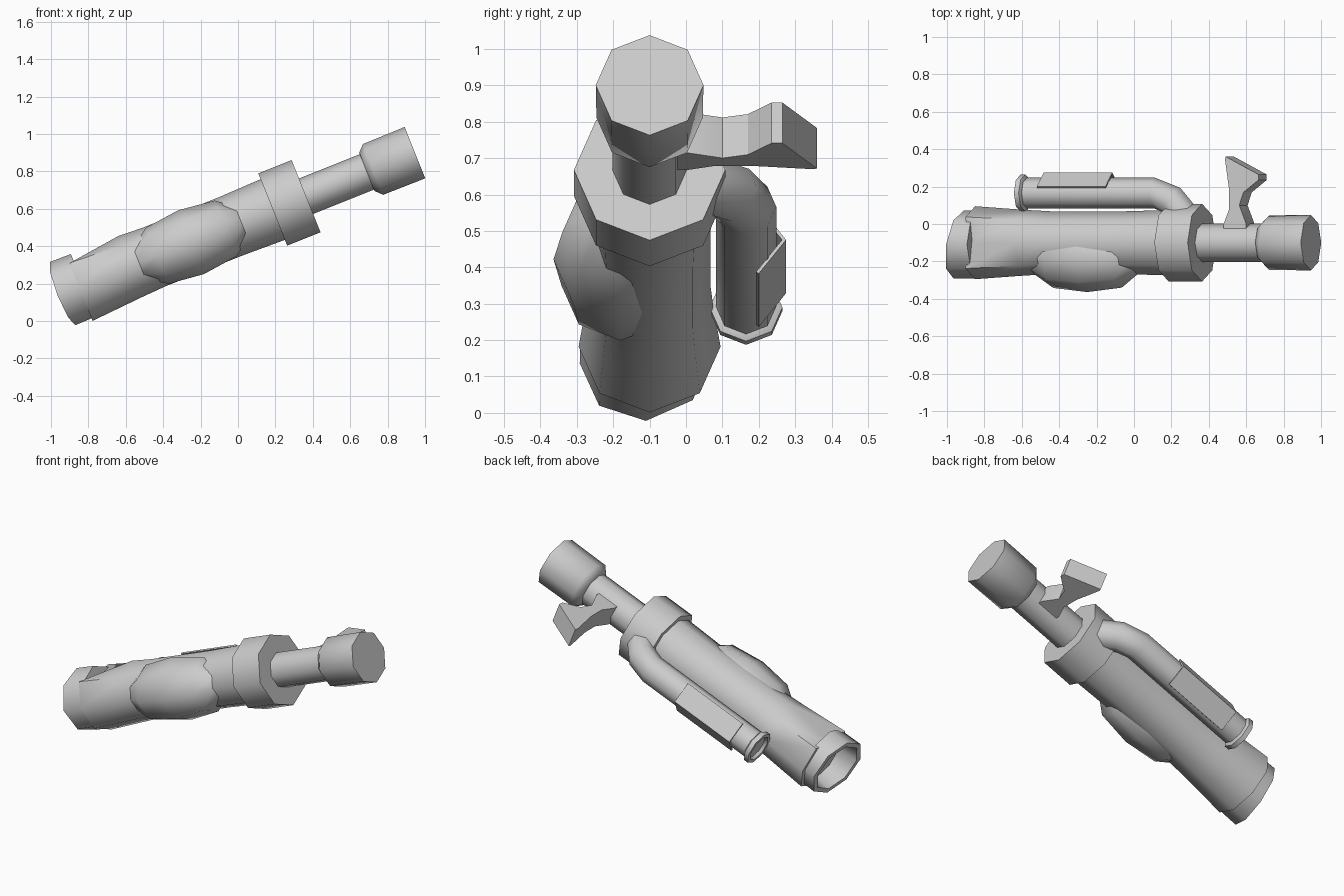
import bpy, bmesh, math
from mathutils import Vector

cube = bpy.data.objects.get("Cube")
if cube:
    bpy.data.objects.remove(cube, do_unlink=True)

SIDES = 8
TILT = math.radians(-21.8)
AXIS_Y = -0.1
PIPE_Y = 0.165

grey = bpy.data.materials.new("plain_grey")
grey.use_nodes = True
colour = (0.6, 0.6, 0.6, 1)
grey.diffuse_color = colour
grey.node_tree.nodes["Principled BSDF"].inputs["Base Color"].default_value = colour


def finish(name, bm, angle):
    """Turn a mesh built along local x into a tilted, shaded object."""
    bmesh.ops.recalc_face_normals(bm, faces=bm.faces)
    mesh = bpy.data.meshes.new(name)
    bm.to_mesh(mesh)
    bm.free()
    mesh.materials.append(grey)
    obj = bpy.data.objects.new(name, mesh)
    bpy.context.collection.objects.link(obj)
    obj.rotation_euler = (0, TILT, 0)
    obj.location = (0, 0, 0.522)
    bpy.ops.object.select_all(action='DESELECT')
    obj.select_set(True)
    bpy.context.view_layer.objects.active = obj
    bpy.ops.object.shade_smooth_by_angle(angle=math.radians(angle))
    return obj


def tube(name, rings, angle=50, adjust=None):
    """Eight-sided tube; each ring is (distance, centre y, radius, turn)."""
    bm = bmesh.new()
    loops = []
    for index, (s, y, r, turn) in enumerate(rings):
        loop = []
        for k in range(SIDES):
            a = k * math.tau / SIDES
            side, up = r * math.sin(a), r * math.cos(a)
            p = Vector((s - side * math.sin(turn), y + side * math.cos(turn), up))
            if adjust:
                p = adjust(index, k, p)
            loop.append(bm.verts.new(p))
        loops.append(loop)
    for a, b in zip(loops, loops[1:]):
        for k in range(SIDES):
            n = (k + 1) % SIDES
            bm.faces.new((a[k], a[n], b[n], b[k]))
    bm.faces.new(loops[0])
    bm.faces.new(loops[-1])
    return finish(name, bm, angle)


def straight(y, profile):
    return [(s, y, r, 0) for s, r in profile]


def prism(name, outline, half):
    """Outline in the length/depth plane, given thickness up and down."""
    bm = bmesh.new()
    low, high = [[bm.verts.new((s, y, t)) for s, y in outline] for t in (-half, half)]
    bm.faces.new(low)
    bm.faces.new(high)
    for k in range(len(low)):
        n = (k + 1) % len(low)
        bm.faces.new((low[k], low[n], high[n], high[k]))
    return finish(name, bm, 30)


# Main body, with a notch pressed into the top at the open end
def notch(index, k, p):
    return p - Vector((0, 0, 0.09)) if index == 0 and k == 0 else p


tube("main_body", straight(AXIS_Y, [(-0.915, 0.195), (-0.62, 0.175), (-0.48, 0.168),
                                    (-0.05, 0.168), (0.21, 0.175)]), adjust=notch)


# Hollow end collar with a slanted rim
def slant(index, k, p):
    if index in (1, 2):
        p.x += 0.16 * (p.y - AXIS_Y)
    return p


tube("end_collar", straight(-0.11, [(-0.89, 0.18), (-1.008, 0.182),
                                    (-1.008, 0.152), (-0.9, 0.14)]), adjust=slant)

# Middle ring, thin barrel and wide front tip
tube("middle_ring", straight(AXIS_Y, [(0.2, 0.208), (0.392, 0.208)]))
tube("thin_barrel", straight(AXIS_Y, [(0.38, 0.102), (0.76, 0.102)]))
tube("barrel_tip", straight(AXIS_Y, [(0.742, 0.11), (0.778, 0.146), (1.019, 0.148)]))

# Rounded bulge on the front side
tube("side_bulge", straight(-0.18, [(-0.58, 0.085), (-0.465, 0.162), (-0.27, 0.184),
                                    (-0.07, 0.16), (0.025, 0.085)]))

# Side pipe that bends into the ring, and its hollow rim
tube("side_pipe", [(-0.63, PIPE_Y, 0.083, 0), (0.12, PIPE_Y, 0.083, 0),
                   (0.22, 0.125, 0.083, -0.6), (0.3, 0.03, 0.083, -0.9)])
tube("pipe_rim", straight(PIPE_Y, [(-0.615, 0.083), (-0.625, 0.1), (-0.652, 0.1),
                                   (-0.652, 0.078), (-0.635, 0.07)]), angle=46)

# Folded guard plate around the outside of the pipe
bm = bmesh.new()
fold = [(0.2, 0.1), (0.275, 0), (0.2, -0.1), (0.193, -0.094), (0.264, 0), (0.193, 0.094)]
ends = [[bm.verts.new((s, y, t)) for y, t in fold] for s in (-0.52, -0.125)]
for k in range(len(fold)):
    n = (k + 1) % len(fold)
    bm.faces.new((ends[0][k], ends[0][n], ends[1][n], ends[1][k]))
for e in ends:
    bm.faces.new((e[0], e[1], e[4], e[5]))
    bm.faces.new((e[1], e[2], e[3], e[4]))
finish("pipe_guard", bm, 30)

# Hooked arm beside the thin barrel
prism("hooked_arm", [(0.54, -0.05), (0.54, 0.0), (0.572, 0.08), (0.572, 0.18),
                     (0.548, 0.345), (0.552, 0.36), (0.74, 0.265), (0.74, 0.235),
                     (0.655, 0.17), (0.63, 0.1), (0.67, 0.0), (0.67, -0.05)], 0.06)
